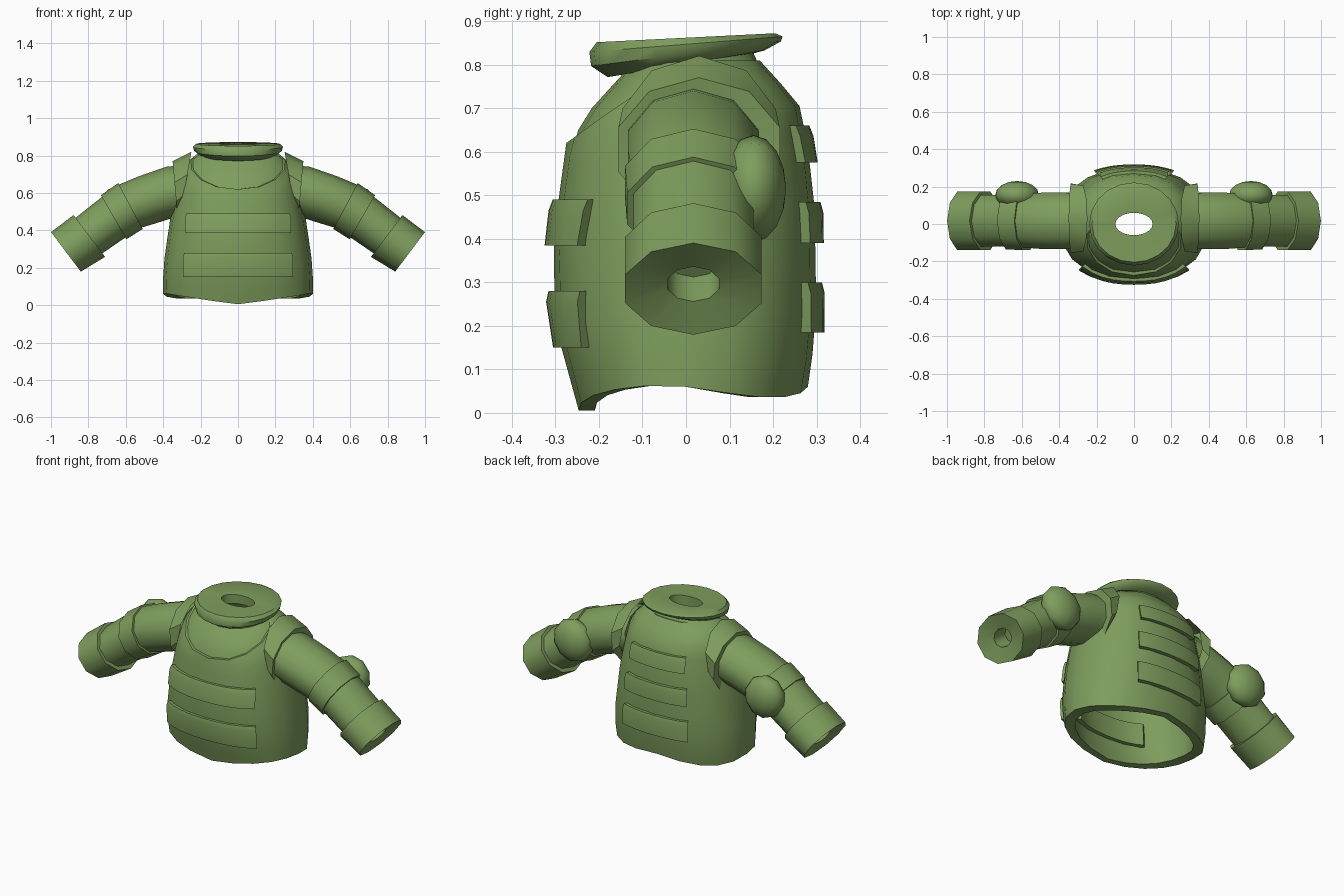
import bpy, bmesh
from math import sin, cos, pi, radians
from mathutils import Matrix

if "Cube" in bpy.data.objects:
    bpy.data.objects.remove(bpy.data.objects["Cube"])

green = bpy.data.materials.new("olive_green")
green.use_nodes = True
COLOUR = (0.21, 0.34, 0.11, 1)
green.diffuse_color = COLOUR
green.node_tree.nodes["Principled BSDF"].inputs["Base Color"].default_value = COLOUR


def finish(bm, name):
    """Turn a bmesh into a smooth-shaded green object."""
    bmesh.ops.recalc_face_normals(bm, faces=bm.faces)
    mesh = bpy.data.meshes.new(name)
    bm.to_mesh(mesh)
    bm.free()
    mesh.materials.append(green)
    obj = bpy.data.objects.new(name, mesh)
    bpy.context.collection.objects.link(obj)
    bpy.ops.object.select_all(action='DESELECT')
    obj.select_set(True)
    bpy.context.view_layer.objects.active = obj
    bpy.ops.object.shade_smooth_by_angle(angle=radians(45))
    return obj


def loft(name, rings, loop=False, caps=False):
    """Skin a list of closed point rings."""
    bm = bmesh.new()
    rows = [[bm.verts.new(p) for p in ring] for ring in rings]
    pairs = list(zip(rows, rows[1:]))
    if loop:
        pairs.append((rows[-1], rows[0]))
    n = len(rows[0])
    for a, b in pairs:
        for i in range(n):
            j = (i + 1) % n
            bm.faces.new((a[i], a[j], b[j], b[i]))
    if caps:
        bm.faces.new(rows[0])
        bm.faces.new(rows[-1])
    return finish(bm, name)


# Torso outline: half width, front depth and back depth by height
WIDTH = [(0, .39), (.07, .402), (.2, .40), (.45, .365), (.6, .335), (.7, .31),
         (.76, .28), (.8, .24), (.83, .17)]
FRONT = [(0, .245), (.2, .3), (.4, .305), (.62, .275), (.69, .235), (.78, .15), (.83, .1)]
BACK = [(0, .26), (.06, .28), (.2, .3), (.5, .295), (.7, .265), (.76, .215), (.82, .16)]


def at(table, z):
    if z <= table[0][0]:
        return table[0][1]
    for (z0, v0), (z1, v1) in zip(table, table[1:]):
        if z <= z1:
            return v0 + (v1 - v0) * (z - z0) / (z1 - z0)
    return table[-1][1]


def soft(v, power=0.87):
    return (1 if v > 0 else -1) * abs(v) ** power


def torso_point(a, z, scale=1.0):
    depth = at(BACK if sin(a) > 0 else FRONT, z)
    return (soft(cos(a)) * at(WIDTH, z) * scale, soft(sin(a)) * depth * scale, z)


def hem(a):
    if sin(a) < 0:
        return .005 + .06 * abs(cos(a))
    return .06 - .025 * abs(sin(2 * a))


def neckline(a):
    front = max(0, -sin(a))
    return .81 - .19 * front ** 1.5


SEGS = 20
ANGLES = [2 * pi * i / SEGS for i in range(SEGS)]
STEPS = [0, .1, .25, .4, .55, .68, .78, .86, .93, 1]


def vest_ring(t, scale):
    return [torso_point(a, hem(a) + t * (neckline(a) - hem(a)), scale) for a in ANGLES]


# Hollow vest with a scooped neckline, and the shirt beneath it
loft("vest", [vest_ring(t, 1) for t in STEPS] +
     [vest_ring(t, .85) for t in reversed(STEPS)], loop=True)
loft("undershirt", [[torso_point(a, z, .96) for a in ANGLES]
                    for z in (.45, .58, .65, .7, .74, .78, .81, .83)])


# Flat tilted collar with an oval opening
def collar_ring(rx, ry, z, slope):
    return [(rx * cos(a), ry * sin(a), z + slope * ry * sin(a)) for a in ANGLES]


loft("collar", [
    collar_ring(.1, .06, .80, .1), collar_ring(.15, .13, .80, .15),
    collar_ring(.2, .18, .802, .17), collar_ring(.235, .218, .825, .13),
    collar_ring(.24, .222, .847, .08), collar_ring(.225, .205, .862, .05),
    collar_ring(.1, .06, .856, .05)], loop=True)


# Curved armour plates wrapped on the torso
def plate(name, facing, half, z0, z1, thick=.02):
    bm = bmesh.new()
    rows = []
    section = [(z0, -.07), (z0, thick), (z1 - .025, thick), (z1, thick * .7), (z1, -.07)]
    for i in range(11):
        x = half * (i / 5 - 1)
        row = []
        for z, off in section:
            w = at(WIDTH, z)
            depth = at(FRONT if facing < 0 else BACK, z)
            y = depth * (1 - abs(x / w) ** 2.3) ** (1 / 2.3)
            k = 1 + off / .3
            row.append(bm.verts.new((x * k, facing * y * k, z)))
        rows.append(row)
    for a, b in zip(rows, rows[1:]):
        for i in range(5):
            j = (i + 1) % 5
            bm.faces.new((a[i], a[j], b[j], b[i]))
    bm.faces.new(rows[0])
    bm.faces.new(rows[-1])
    finish(bm, name)


plate("front_plate_upper", -1, .265, .385, .49)
plate("front_plate_lower", -1, .275, .15, .28)
plate("back_plate_upper", 1, .17, .575, .66)
plate("back_plate_middle", 1, .19, .39, .485)
plate("back_plate_lower", 1, .2, .185, .3)


# Sleeve rings: centre x and z, tilt in degrees, radius across, radius in y
def arm_ring(side, x, z, tilt, r, ry, y=.017):
    t = radians(tilt)
    ring = []
    for i in range(10):
        a = 2 * pi * i / 10
        ring.append((side * (x - r * cos(a) * sin(t)), y + ry * sin(a), z + r * cos(a) * cos(t)))
    return ring


SLEEVE = [(.28, .615, -5, .135, .155), (.36, .605, -10, .137, .158),
          (.48, .565, -22, .134, .158), (.575, .53, -28, .13, .15),
          (.665, .47, -31, .125, .145), (.82, .355, -37, .118, .145)]
BAND = [(.575, .53, -28, .12, .14), (.575, .53, -28, .139, .165),
        (.665, .47, -30, .136, .16), (.665, .47, -30, .12, .14)]
CUFF = [(.795, .37, -37, .11, .13), (.795, .37, -37, .14, .165),
        (.92, .285, -37, .132, .165), (.905, .296, -37, .05, .062),
        (.83, .352, -37, .05, .062)]
ARMHOLE = [(.28, .645, 10, .178, .185, .03), (.335, .605, -5, .166, .195, .03),
           (.33, .605, -5, .13, .15, .02)]

for side, label in ((1, "left"), (-1, "right")):
    for part, data in (("sleeve", SLEEVE), ("elbow_band", BAND),
                       ("cuff", CUFF), ("armhole_trim", ARMHOLE)):
        loft(label + "_" + part, [arm_ring(side, *d) for d in data],
             caps=part in ("sleeve", "cuff"))
    # Domed elbow pad
    bm = bmesh.new()
    bmesh.ops.create_uvsphere(bm, u_segments=10, v_segments=8, radius=1, matrix=(
        Matrix.Translation((side * .625, .155, .515)) @
        Matrix.Rotation(side * radians(33), 4, 'Y') @
        Matrix.Diagonal((.12, .075, .125, 1)) @ Matrix.Rotation(pi / 2, 4, 'X')))
    finish(bm, label + "_elbow_pad")
